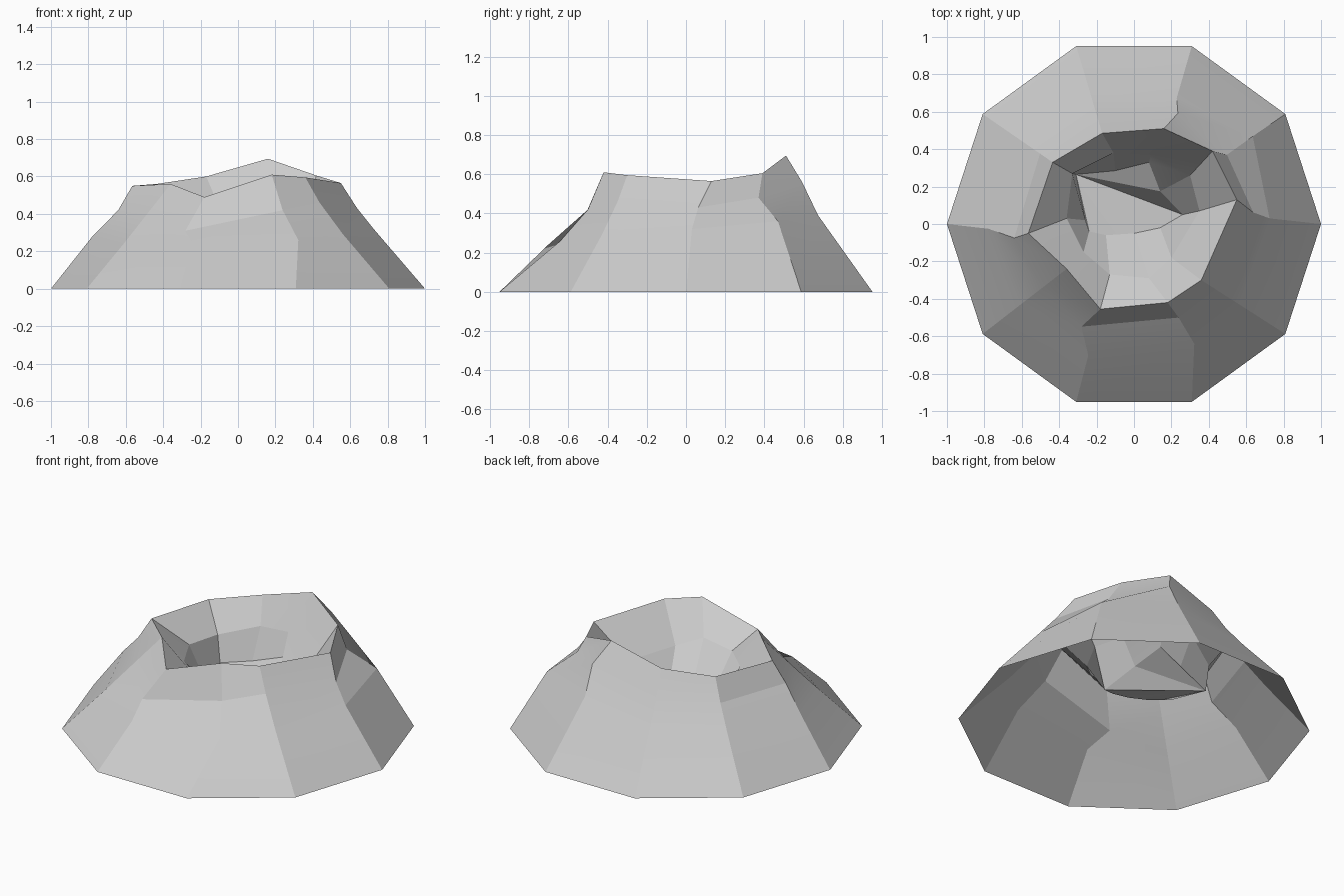
import bpy
import bmesh
import math
from mathutils import Matrix, Vector

default_cube = bpy.data.objects.get("Cube")
if default_cube:
    bpy.data.objects.remove(default_cube, do_unlink=True)

SIDES = 10
FLOOR_CORNER = 4  # floor vertex the crater floor fans out from

# Single stone colour
stone = bpy.data.materials.new("stone grey")
stone.use_nodes = True
colour = (0.6, 0.6, 0.6, 1.0)
stone.diffuse_color = colour
stone.node_tree.nodes["Principled BSDF"].inputs["Base Color"].default_value = colour

# Jagged crater rim, counter-clockwise from +x
rim = [Vector(p) for p in (
    (.55, .13, .565), (.42, .39, .605), (.16, .51, .695), (-.17, .485, .6), (-.435, .33, .56),
    (-.565, -.05, .55), (-.36, -.24, .56), (-.18, -.455, .49), (.18, -.42, .61), (.36, -.3, .595))]

# Outer slope rings: (fraction of the way from foot to rim, height, twist in degrees)
lower_slope = ((.62, .32, -4), (.49, .36, -2), (.62, .39, -1), (.55, .3, 0), (.55, .28, 0),
               (.51, .28, 0), (.44, .24, 0), (.5, .24, 0), (.52, .26, 7), (.55, .29, 0))
upper_slope = ((.82, .43, -4), (.89, .48, -5), (.78, .56, -4), (.8, .45, 0), (.82, .43, 0),
               (.82, .42, 3), (.72, .4, 0), (.75, .31, -7), (.82, .42, 4), (.83, .46, 0))

# Inner crater: uneven ledge ring and the tilted floor outline
ledge = ((.35, .07, .35), (.3, .26, .35), (.09, .37, .48), (-.11, .38, .46), (-.33, .27, .39),
         (-.36, .03, .41), (-.27, -.15, .4), (-.13, -.27, .41), (.08, -.29, .43), (.2, -.18, .39))
floor = ((.26, .05, .11), (.14, .175, .255), (.08, .33, .335), (-.1, .285, .28), (-.31, .265, .22),
         (-.26, .02, .25), (-.24, -.04, .27), (-.15, -.06, .245), (0, -.05, .2), (.14, -.02, .16))

# Regular polygon at ground level
foot = [Vector((math.cos(a), math.sin(a), 0))
        for a in (math.tau * i / SIDES for i in range(SIDES))]


def slope_ring(profile):
    """Points between the foot and the rim, slightly twisted around z."""
    points = []
    for start, end, (fraction, height, twist) in zip(foot, rim, profile):
        point = Matrix.Rotation(math.radians(twist), 3, "Z") @ start.lerp(end, fraction)
        point.z = height
        points.append(point)
    return points


def bridge(bm, outer, inner):
    """Join two rings of vertices with a band of faces."""
    for i in range(SIDES):
        j = (i + 1) % SIDES
        bm.faces.new((outer[i], outer[j], inner[j], inner[i]))


def make_mound(name, rings):
    bm = bmesh.new()
    loops = [[bm.verts.new(p) for p in ring] for ring in rings]
    for outer, inner in zip(loops, loops[1:]):
        bridge(bm, outer, inner)
    # Crater floor as a fan of triangles
    last = loops[-1]
    corner, *others = last[FLOOR_CORNER:] + last[:FLOOR_CORNER]
    for a, b in zip(others, others[1:]):
        bm.faces.new((corner, a, b))
    mesh = bpy.data.meshes.new(name)
    bm.to_mesh(mesh)
    bm.free()
    mesh.materials.append(stone)
    obj = bpy.data.objects.new(name, mesh)
    bpy.context.collection.objects.link(obj)
    bpy.ops.object.select_all(action="DESELECT")
    obj.select_set(True)
    bpy.context.view_layer.objects.active = obj
    bpy.ops.object.shade_smooth_by_angle(angle=math.radians(10))


# Open-bottomed mound with a sunken crater
make_mound("crater_mound", [foot, slope_ring(lower_slope), slope_ring(upper_slope),
                            rim, ledge, floor])
